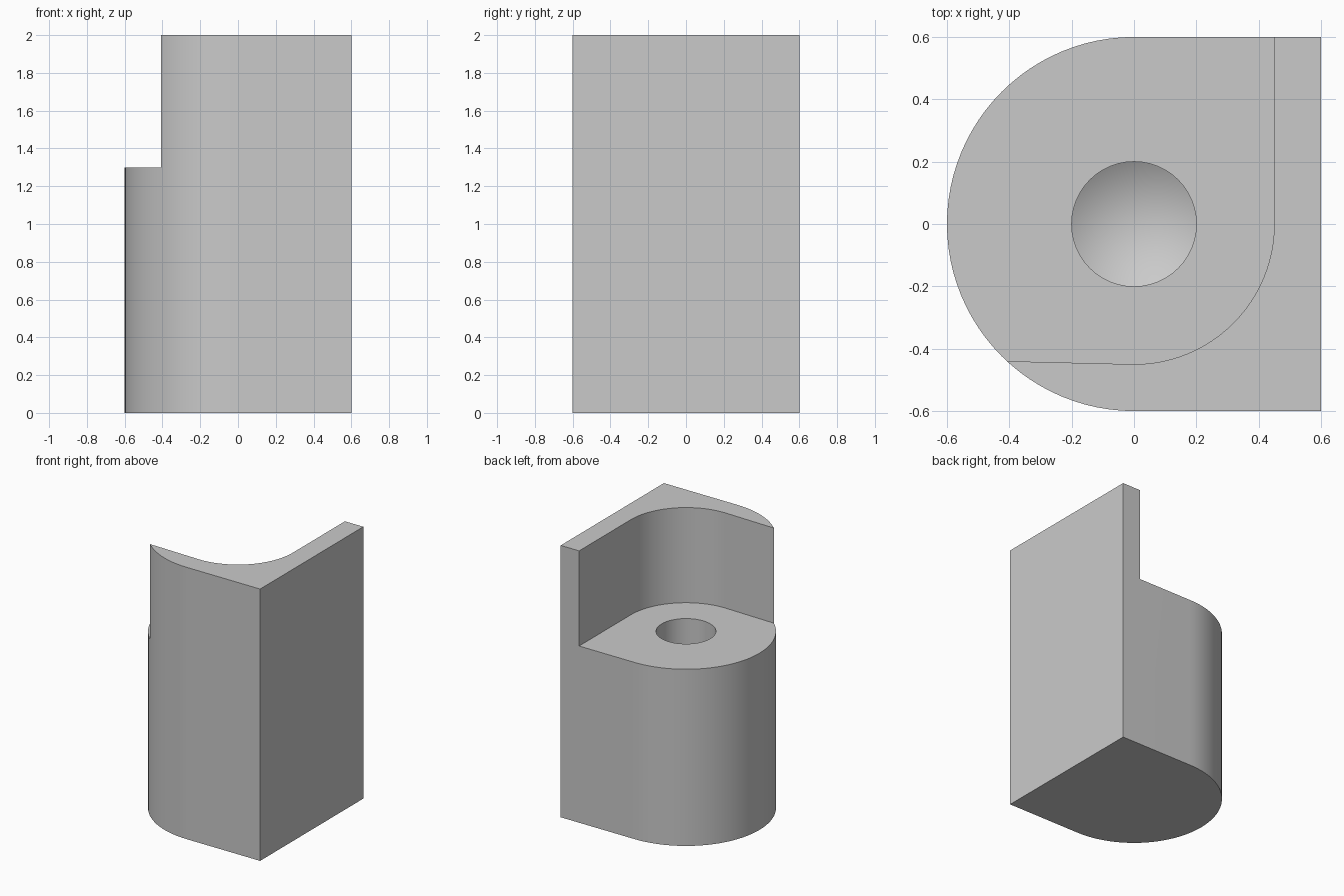
import bpy
import bmesh
from math import cos, sin, radians, tan

cube = bpy.data.objects.get("Cube")
if cube:
    bpy.data.objects.remove(cube, do_unlink=True)

HALF = 0.6        # half width of the block
HEIGHT = 2.0
LEDGE = 1.3       # height of the lower seat
POCKET = 0.45     # radius of the pocket wall
HOLE = 0.2        # radius of the drilled hole
DEPTH = 0.8       # straight depth of the hole

grey = bpy.data.materials.new("plain grey")
grey.use_nodes = True
colour = (0.59, 0.59, 0.59, 1)
grey.diffuse_color = colour
grey.node_tree.nodes["Principled BSDF"].inputs["Base Color"].default_value = colour


def arc(radius, start, end, steps):
    angles = [radians(start + (end - start) * i / steps) for i in range(steps + 1)]
    return [(radius * cos(a), radius * sin(a)) for a in angles]


def finish(bm, name):
    bmesh.ops.recalc_face_normals(bm, faces=bm.faces)
    mesh = bpy.data.meshes.new(name)
    bm.to_mesh(mesh)
    bm.free()
    mesh.materials.append(grey)
    obj = bpy.data.objects.new(name, mesh)
    bpy.context.collection.objects.link(obj)
    return obj


def prism(name, outline, low, high):
    bm = bmesh.new()
    base = bm.faces.new([bm.verts.new((x, y, low)) for x, y in outline])
    top = bmesh.ops.extrude_face_region(bm, geom=[base])["geom"]
    verts = [v for v in top if isinstance(v, bmesh.types.BMVert)]
    bmesh.ops.translate(bm, verts=verts, vec=(0, 0, high - low))
    return finish(bm, name)


def drill(name, radius, top, shoulder, steps):
    # Straight shank with a pointed tip
    bm = bmesh.new()
    ring = arc(radius, 0, 360, steps)[:-1]
    upper = [bm.verts.new((x, y, top)) for x, y in ring]
    lower = [bm.verts.new((x, y, shoulder)) for x, y in ring]
    tip = bm.verts.new((0, 0, shoulder - radius * tan(radians(31))))
    bm.faces.new(upper)
    for i in range(steps):
        j = (i + 1) % steps
        bm.faces.new((upper[i], upper[j], lower[j], lower[i]))
        bm.faces.new((lower[i], lower[j], tip))
    return finish(bm, name)


def cut(obj, cutter):
    cutter.hide_render = True
    mod = obj.modifiers.new("cut", "BOOLEAN")
    mod.operation = "DIFFERENCE"
    mod.solver = "EXACT"
    mod.object = cutter
    bpy.context.view_layer.objects.active = obj
    bpy.ops.object.modifier_apply(modifier=mod.name)
    bpy.data.objects.remove(cutter, do_unlink=True)


# Block: square on the left side, half round on the right side
outline = arc(HALF, 90, 270, 48) + [(HALF, -HALF), (HALF, HALF)]
block = prism("block", outline, 0, HEIGHT)

# Pocket that leaves a rounded corner wall standing above the seat
pocket = [(POCKET, 0.8)] + arc(POCKET, 0, -90, 24)
pocket += [(-0.41, -0.44), (-0.8, -0.43), (-0.8, 0.8)]
cut(block, prism("pocket_cutter", pocket, LEDGE, HEIGHT + 0.2))

# Blind hole in the seat
cut(block, drill("hole_cutter", HOLE, LEDGE + 0.1, LEDGE - DEPTH, 48))

# Smooth the curved walls and keep the edges sharp
bpy.ops.object.select_all(action="DESELECT")
block.select_set(True)
bpy.context.view_layer.objects.active = block
bpy.ops.object.shade_smooth_by_angle(angle=radians(25))
